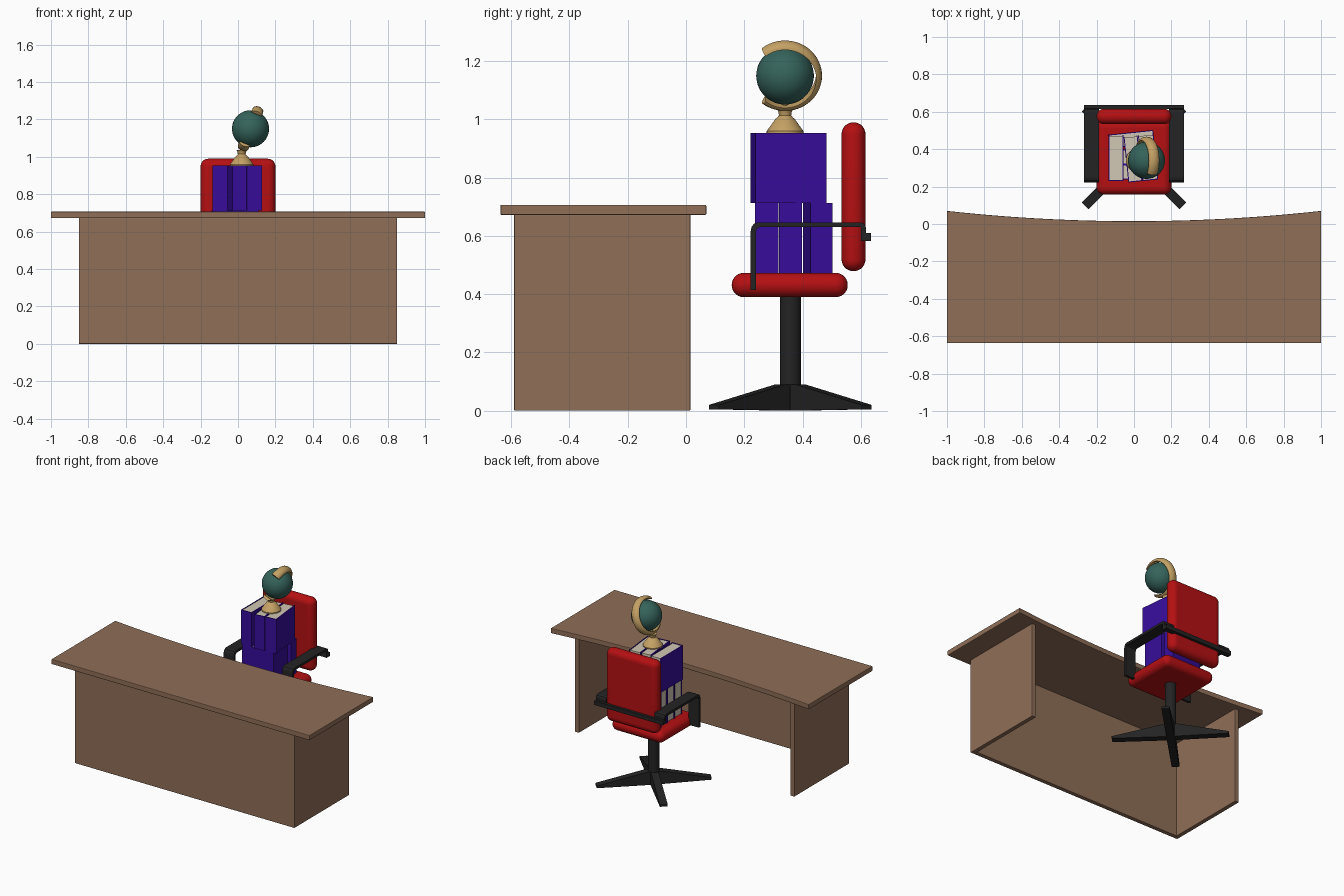
import bpy, bmesh, math
from mathutils import Matrix, Vector

if "Cube" in bpy.data.objects:
    bpy.data.objects.remove(bpy.data.objects["Cube"])


def material(name, rgb):
    m = bpy.data.materials.new(name)
    m.diffuse_color = (*rgb, 1)
    m.use_nodes = True
    m.node_tree.nodes["Principled BSDF"].inputs["Base Color"].default_value = m.diffuse_color
    return m


BROWN = material("brown wood", (0.275, 0.157, 0.096))
RED = material("red cushion", (0.46, 0.005, 0.006))
BLACK = material("black metal", (0.017, 0.017, 0.017))
PURPLE = material("purple cover", (0.038, 0.004, 0.33))
CREAM = material("cream paper", (0.64, 0.58, 0.46))
GREEN = material("globe green", (0.035, 0.125, 0.105))
TAN = material("tan brass", (0.56, 0.36, 0.13))


def finish(name, bm, mat, bevel=0, segments=2, smooth=False, matrix=None):
    bmesh.ops.recalc_face_normals(bm, faces=bm.faces)
    if matrix is not None:
        bm.transform(matrix)
    mesh = bpy.data.meshes.new(name)
    bm.to_mesh(mesh)
    bm.free()
    mesh.materials.append(mat)
    ob = bpy.data.objects.new(name, mesh)
    bpy.context.collection.objects.link(ob)
    bpy.ops.object.select_all(action='DESELECT')
    ob.select_set(True)
    bpy.context.view_layer.objects.active = ob
    if bevel:
        mod = ob.modifiers.new("bevel", 'BEVEL')
        mod.width, mod.segments = bevel, segments
    if smooth:
        bpy.ops.object.shade_smooth_by_angle(angle=math.radians(35))
    return ob


def box(name, lo, hi, mat, **kw):
    lo, hi = Vector(lo), Vector(hi)
    bm = bmesh.new()
    bmesh.ops.create_cube(bm, size=1)
    bm.transform(Matrix.Translation((lo + hi) / 2) @ Matrix.Diagonal((*(hi - lo), 1)))
    return finish(name, bm, mat, **kw)


def prism(name, points, push, mat, **kw):
    """Extrude a flat outline of 3D points along a vector."""
    bm = bmesh.new()
    face = bm.faces.new([bm.verts.new(p) for p in points])
    out = bmesh.ops.extrude_face_region(bm, geom=[face])
    bmesh.ops.translate(bm, vec=push, verts=[v for v in out['geom'] if isinstance(v, bmesh.types.BMVert)])
    return finish(name, bm, mat, **kw)


def sweep(name, rings, closed, mat, **kw):
    """Bridge a list of closed rings; cap the ends unless closed."""
    bm = bmesh.new()
    rows = [[bm.verts.new(p) for p in r] for r in rings]
    for a, b in zip(rows, rows[1:]):
        for i in range(len(a)):
            j = (i + 1) % len(a)
            bm.faces.new((a[i], a[j], b[j], b[i]))
    if not closed:
        bm.faces.new(rows[0])
        bm.faces.new(rows[-1])
    return finish(name, bm, mat, **kw)


def lathe(name, profile, mat, n=32, **kw):
    rings = [[(r * math.cos(k * math.tau / n), r * math.sin(k * math.tau / n), z) for k in range(n)]
             for r, z in profile]
    return sweep(name, rings, False, mat, smooth=True, **kw)


# Desk: top with a curved rear edge, front panel and two sides, open at the back
edge = [(1 - k / 12, 0.015 + 0.055 * (1 - k / 12) ** 2, 0.672) for k in range(25)]
prism("desk_top", [(-1, -0.637, 0.672), (1, -0.637, 0.672)] + edge, (0, 0, 0.035), BROWN, bevel=0.004)
box("desk_front_panel", (-0.85, -0.59, 0), (0.85, -0.56, 0.674), BROWN, bevel=0.003)
for s, side in ((-1, "left"), (1, "right")):
    xs = sorted((s * 0.82, s * 0.85))
    box(f"desk_{side}_panel", (xs[0], -0.589, 0), (xs[1], 0.015, 0.674), BROWN, bevel=0.003)

# Chair cushions
box("seat", (-0.2, 0.157, 0.39), (0.2, 0.555, 0.473), RED, bevel=0.0405, segments=7, smooth=True)
box("backrest", (-0.2, 0.534, 0.479), (0.2, 0.616, 0.99), RED, bevel=0.0405, segments=7, smooth=True)

# Pedestal and four tapered feet
CY = 0.358
lathe("chair_post", [(0.036, 0.0), (0.036, 0.40)], BLACK, matrix=Matrix.Translation((0, CY, 0)))
for k in range(4):
    turn = Matrix.Translation((0, CY, 0)) @ Matrix.Rotation(math.radians(45 + 90 * k), 4, 'Z')
    prism(f"foot_{k + 1}",
          [(0, -0.025, 0), (0.37, -0.025, 0.005), (0.37, -0.025, 0.02), (0.05, -0.025, 0.09), (0, -0.025, 0.09)],
          (0, 0.05, 0), BLACK, matrix=turn)

# Armrests bent from flat strips, joined by a bar behind the backrest
strip = [(0.222, 0.414), (0.222, 0.615), (0.225, 0.631), (0.233, 0.642), (0.248, 0.647), (0.598, 0.647),
         (0.611, 0.642), (0.617, 0.63), (0.617, 0.582), (0.6, 0.582), (0.6, 0.63), (0.252, 0.63),
         (0.243, 0.625), (0.24, 0.615), (0.24, 0.414)]
for x, side in ((-0.267, "left"), (0.187, "right")):
    prism(f"{side}_armrest", [(x, y, z) for y, z in strip], (0.08, 0, 0), BLACK)
box("arm_bar", (-0.267, 0.615, 0.582), (0.267, 0.635, 0.61), BLACK)


# Books: spine at local y = 0 facing -y, front left corner at the origin
def book(name, x, y, z, degrees, w, d=0.245, h=0.24, t=0.005):
    m = Matrix.Translation((x, y, z)) @ Matrix.Rotation(math.radians(degrees), 4, 'Z')
    outline = [(0, 0, 0), (w, 0, 0), (w, d, 0), (w - t, d, 0), (w - t, t, 0), (t, t, 0), (t, d, 0), (0, d, 0)]
    prism(name + "_cover", outline, (0, 0, h), PURPLE, matrix=m)
    box(name + "_pages", (t, t, 0.004), (w - t, d - 0.005, h - 0.004), CREAM, matrix=m)


for k, (y, w, a) in enumerate(((0.237, 0.08, 90), (0.319, 0.08, 90), (0.428, 0.075, 96))):
    book(f"lower_book_{k + 1}", 0.11, y, 0.473, a, w)
for k, (x, y, w, a) in enumerate(((-0.137, 0.23, 0.08, 0), (-0.03, 0.222, 0.075, 6), (0.047, 0.23, 0.083, 6))):
    book(f"upper_book_{k + 1}", x, y, 0.713, a, w)

# Globe stand
lathe("globe_base", [(0.063, 0.953), (0.063, 0.96), (0.032, 1.003), (0.028, 1.005), (0.021, 1.014),
                     (0.023, 1.026), (0.028, 1.036)], TAN, matrix=Matrix.Translation((0.02, 0.34, 0)))

# Tilted globe, its pins and the meridian band around the back
tilt = Matrix.Translation((0.067, 0.34, 1.15)) @ Matrix.Rotation(math.radians(21.8), 4, 'Y')
bm = bmesh.new()
bmesh.ops.create_uvsphere(bm, u_segments=40, v_segments=24, radius=0.099)
finish("globe", bm, GREEN, smooth=True, matrix=tilt)
lathe("globe_pins", [(0.009, -0.112), (0.009, 0.112)], TAN, n=12, matrix=tilt)
section = [(0.03 * math.cos(i * math.pi / 8), 0.107 + 0.02 * math.sin(i * math.pi / 8)) for i in range(9)]
band = []
for k in range(41):
    a = math.radians(-38.5 + 257 * k / 40)
    band.append([(u, r * math.sin(a), r * math.cos(a)) for u, r in section])
sweep("meridian_band", band, False, TAN, smooth=True, matrix=tilt)
